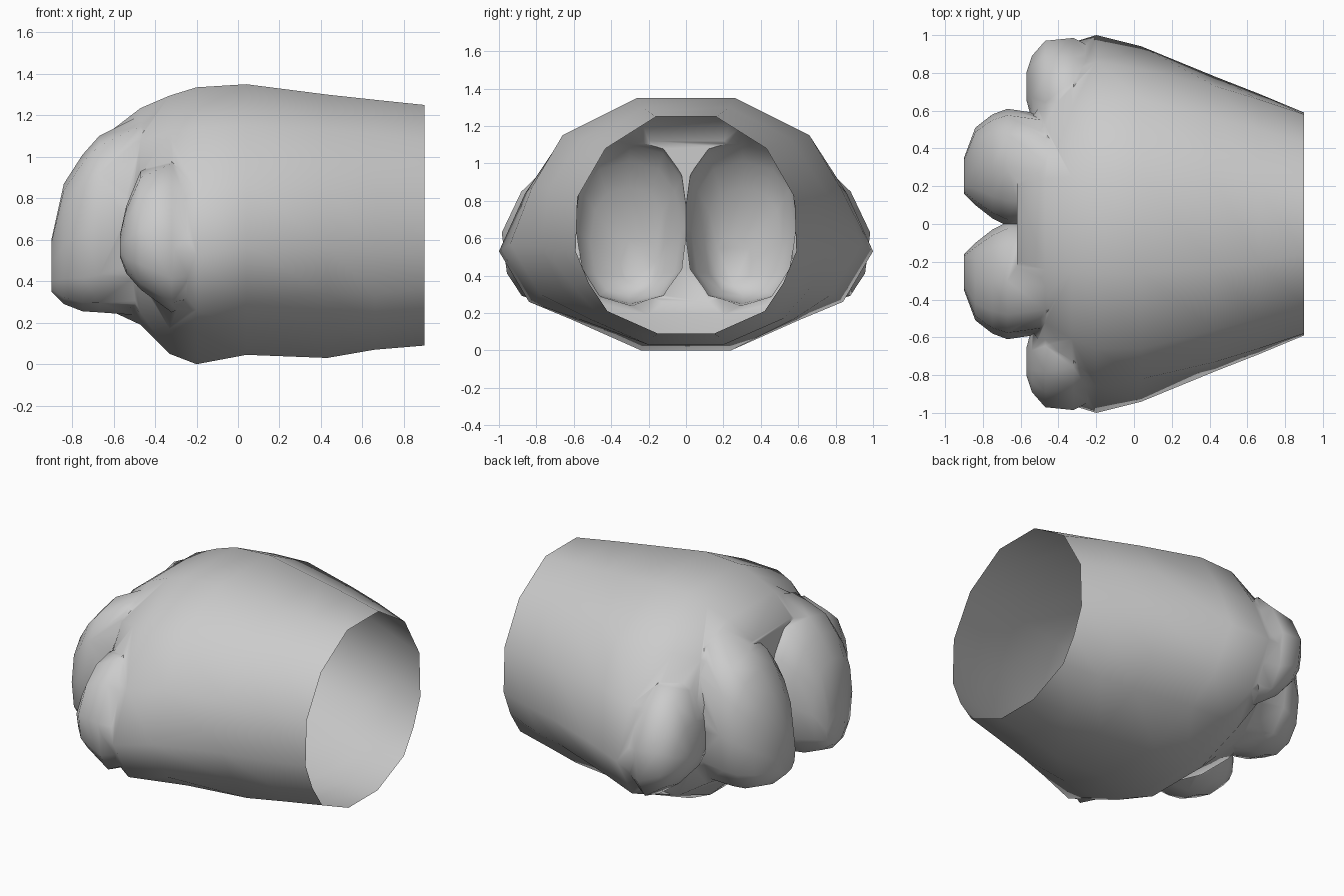
import bpy, bmesh
from math import cos, sin, pi, radians

if "Cube" in bpy.data.objects:
    bpy.data.objects.remove(bpy.data.objects["Cube"])


def loft(name, rings):
    """Closed skin through a row of equal-length rings."""
    bm = bmesh.new()
    rows = [[bm.verts.new(p) for p in r] for r in rings]
    n = len(rows[0])
    for a, b in zip(rows, rows[1:]):
        for i in range(n):
            j = (i + 1) % n
            bm.faces.new((a[i], a[j], b[j], b[i]))
    bm.faces.new(rows[0])
    bm.faces.new(rows[-1])
    bmesh.ops.recalc_face_normals(bm, faces=bm.faces)
    me = bpy.data.meshes.new(name)
    bm.to_mesh(me)
    bm.free()
    ob = bpy.data.objects.new(name, me)
    bpy.context.collection.objects.link(ob)
    return ob


def power(v, e):
    return abs(v) ** e * (1 if v >= 0 else -1)


def toe_ring(x, y0, y1, z0, z1, side, lean, n=12, e=0.8):
    """Rounded-box ring spanning y0..y1 and z0..z1; upper half leans inward."""
    cy, cz, ry, rz = (y0 + y1) / 2, (z0 + z1) / 2, (y1 - y0) / 2, (z1 - z0) / 2
    ring = []
    for i in range(n):
        a = 2 * pi * i / n
        dz = rz * power(sin(a), e)
        ring.append((x, side * (cy + ry * power(cos(a), e) - lean * max(dz, 0)), cz + dz))
    return ring


# Wrist and palm: half sections (y, z) from top to bottom
body = [
    (0.90, [(.16, 1.25), (.43, 1.08), (.58, .82), (.59, .53), (.52, .36), (.42, .21), (.15, .09)]),
    (0.66, [(.20, 1.275), (.50, 1.11), (.66, .84), (.69, .54), (.60, .34), (.47, .19), (.18, .07)]),
    (0.43, [(.23, 1.30), (.56, 1.13), (.73, .87), (.78, .56), (.67, .34), (.52, .17), (.20, .03)]),
    (0.04, [(.26, 1.35), (.66, 1.15), (.82, .88), (.94, .57), (.78, .30), (.58, .17), (.23, .045)]),
    (-.20, [(.26, 1.335), (.66, 1.14), (.86, .84), (1.0, .53), (.84, .26), (.60, .16), (.24, 0)]),
    (-.33, [(.25, 1.295), (.61, 1.12), (.81, .86), (.96, .56), (.78, .30), (.55, .17), (.22, .05)]),
    (-.47, [(.24, 1.235), (.52, 1.08), (.66, .84), (.68, .60), (.58, .40), (.46, .25), (.20, .19)]),
    (-.62, [(.20, 1.12), (.38, 1.02), (.46, .80), (.46, .60), (.42, .45), (.32, .32), (.12, .26)]),
]
paw = loft("paw", [[(x, y, z) for y, z in h] + [(x, -y, z) for y, z in reversed(h)]
                   for x, h in body])

# Toes: x, y range, z range
middle = [(-.30, .10, .50, .35, 1.10), (-.47, -.01, .58, .235, 1.20),
          (-.67, -.01, .61, .25, 1.10), (-.75, .03, .58, .255, 1.01),
          (-.84, .10, .51, .29, .87), (-.90, .16, .35, .35, .60)]
outer = [(-.08, .50, .86, .36, .80), (-.32, .48, .985, .25, 1.01),
         (-.47, .52, .97, .36, .93), (-.54, .56, .89, .44, .76),
         (-.57, .66, .80, .52, .62)]

# Weld the toes into one hollow skin
for label, spec, lean in (("middle", middle, .12), ("outer", outer, .35)):
    for side in (1, -1):
        k = lean if label == "outer" else 0
        toe = loft(label + "_toe", [toe_ring(*r, side, k) for r in spec])
        mod = paw.modifiers.new("weld", 'BOOLEAN')
        mod.operation, mod.solver, mod.object = 'UNION', 'EXACT', toe
        bpy.context.view_layer.objects.active = paw
        bpy.ops.object.modifier_apply(modifier=mod.name)
        bpy.data.objects.remove(toe)

# Open wrist end
bm = bmesh.new()
bm.from_mesh(paw.data)
cap = [f for f in bm.faces if all(v.co.x > .895 for v in f.verts)]
bmesh.ops.delete(bm, geom=cap, context='FACES')
bm.to_mesh(paw.data)
bm.free()

paw.select_set(True)
bpy.context.view_layer.objects.active = paw
bpy.ops.object.shade_smooth_by_angle(angle=radians(60))
